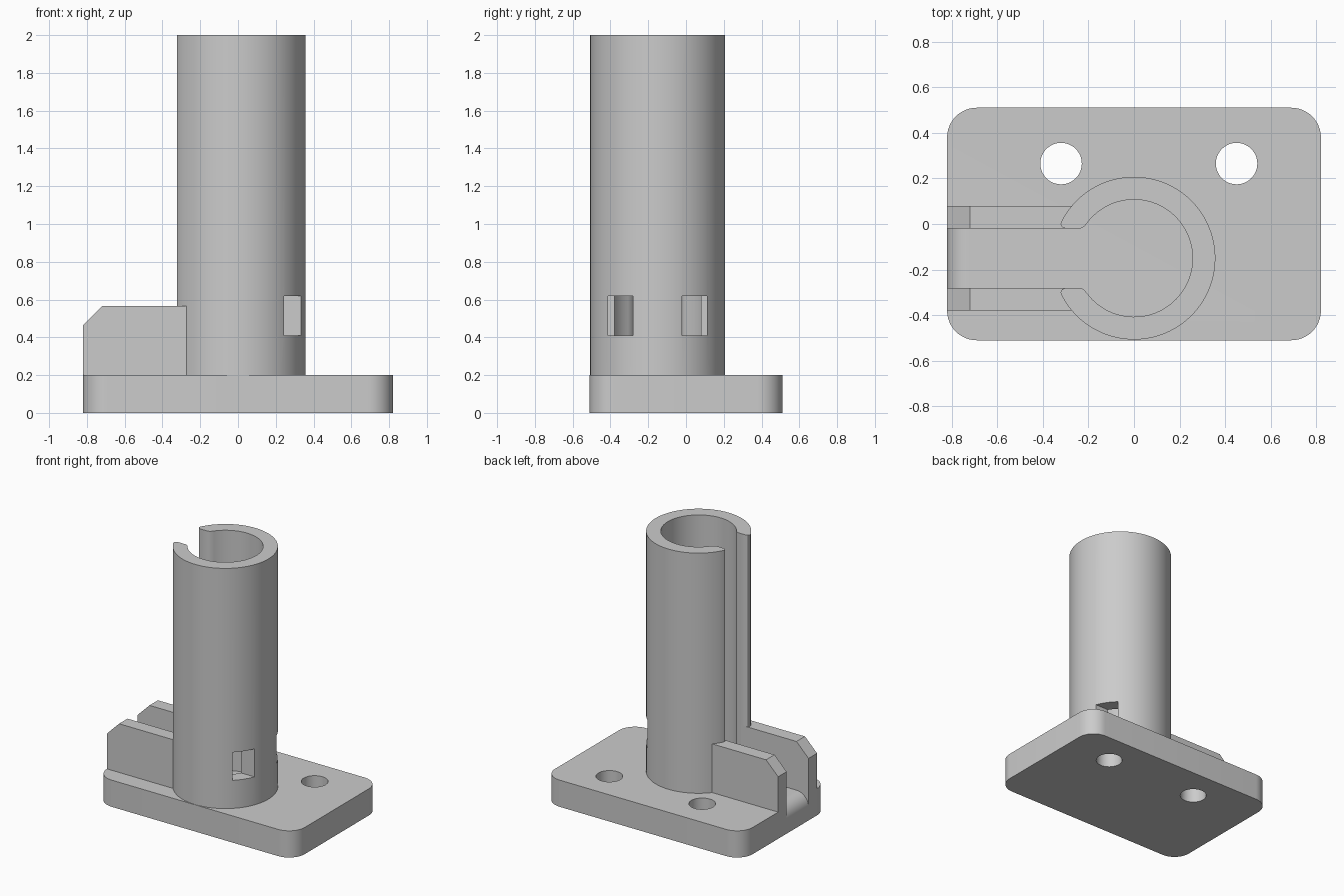
import bpy
import bmesh
from math import cos, sin, pi, asin, radians
from mathutils import Matrix

if "Cube" in bpy.data.objects:
    bpy.data.objects.remove(bpy.data.objects["Cube"], do_unlink=True)

grey = bpy.data.materials.new("plain grey")
grey.use_nodes = True
grey.diffuse_color = (0.6, 0.6, 0.6, 1)
grey.node_tree.nodes["Principled BSDF"].inputs["Base Color"].default_value = (0.6, 0.6, 0.6, 1)

AXIS_Y = -0.15           # tube centre line
R_OUT, R_IN = 0.357, 0.257
SLOT = 0.13              # half width of the slot
TOP = 0.2                # top of the base plate


def arc(cx, cy, r, start, end, n):
    return [(cx + r * cos(start + (end - start) * i / n),
             cy + r * sin(start + (end - start) * i / n)) for i in range(n + 1)]


def prism(name, outline, low, high, upright=True):
    """Extrude an outline along z, or an x-z outline along y."""
    bm = bmesh.new()
    face = bm.faces.new([bm.verts.new((a, b, low) if upright else (a, low, b))
                         for a, b in outline])
    solid = bmesh.ops.extrude_face_region(bm, geom=[face])
    verts = [g for g in solid["geom"] if isinstance(g, bmesh.types.BMVert)]
    depth = high - low
    bmesh.ops.translate(bm, verts=verts, vec=(0, 0, depth) if upright else (0, depth, 0))
    bmesh.ops.recalc_face_normals(bm, faces=bm.faces)
    mesh = bpy.data.meshes.new(name)
    bm.to_mesh(mesh)
    bm.free()
    mesh.materials.append(grey)
    obj = bpy.data.objects.new(name, mesh)
    bpy.context.collection.objects.link(obj)
    return obj


def box(name, x0, x1, y0, y1, z0, z1):
    return prism(name, [(x0, y0), (x1, y0), (x1, y1), (x0, y1)], z0, z1)


def activate(obj):
    bpy.ops.object.select_all(action='DESELECT')
    obj.select_set(True)
    bpy.context.view_layer.objects.active = obj


def cut(obj, cutter):
    cutter.hide_render = True
    mod = obj.modifiers.new("cut", 'BOOLEAN')
    mod.operation, mod.solver, mod.object = 'DIFFERENCE', 'EXACT', cutter
    activate(obj)
    bpy.ops.object.modifier_apply(modifier=mod.name)
    bpy.data.objects.remove(cutter, do_unlink=True)


# Base plate with rounded corners
X, Y, R = 0.82, 0.51, 0.13
outline = []
for k, (sx, sy) in enumerate([(1, 1), (-1, 1), (-1, -1), (1, -1)]):
    outline += arc(sx * (X - R), sy * (Y - R), R, k * pi / 2, (k + 1) * pi / 2, 12)
base = prism("base_plate", outline, 0, TOP)

# Two screw holes
for x in (-0.32, 0.45):
    cut(base, prism("hole_cutter", arc(x, 0.265, 0.091, 0, 2 * pi, 48)[:-1], -0.1, 0.4))

# Rounded lip where the channel runs off the plate
lip = arc(-0.72, 0.1, 0.1, pi / 2, pi, 12) + [(-0.9, 0.1), (-0.9, 0.3), (-0.72, 0.3)]
cut(base, prism("lip_cutter", lip, AXIS_Y - SLOT, AXIS_Y + SLOT, upright=False))

# Tube with a full-length slot; the slot edges are rounded
tip = [(-0.322, 0.15), (-0.315, 0.136), (-0.3, SLOT), (-0.235, SLOT), (-0.219, 0.138)]
a_out = pi - asin(0.165 / R_OUT)
a_in = pi - asin(0.157 / R_IN)
section = arc(0, 0, R_OUT, -a_out, a_out, 72) + tip
section += arc(0, 0, R_IN, a_in, -a_in, 72) + [(x, -y) for x, y in reversed(tip)]
tube = prism("slotted_tube", [(x, y + AXIS_Y) for x, y in section], TOP, 2)

# Two windows through the tube wall, opposite the slot
for side in (-1, 1):
    ys = sorted((AXIS_Y + side * SLOT, AXIS_Y + side * 0.262))
    cut(tube, box("window_cutter", 0.117, 0.5, ys[0], ys[1], 0.41, 0.62))

# Chamfered guide ribs either side of the channel
rib = [(-0.82, TOP), (-0.26, TOP), (-0.26, 0.565), (-0.72, 0.565), (-0.82, 0.465)]
ribs = []
for name, side in (("front_rib", -1), ("back_rib", 1)):
    ys = sorted((AXIS_Y + side * SLOT, AXIS_Y + side * 0.23))
    ribs.append(prism(name, rib, ys[0], ys[1], upright=False))

for obj in (base, tube):
    activate(obj)
    bpy.ops.object.shade_smooth_by_angle(angle=radians(30))
